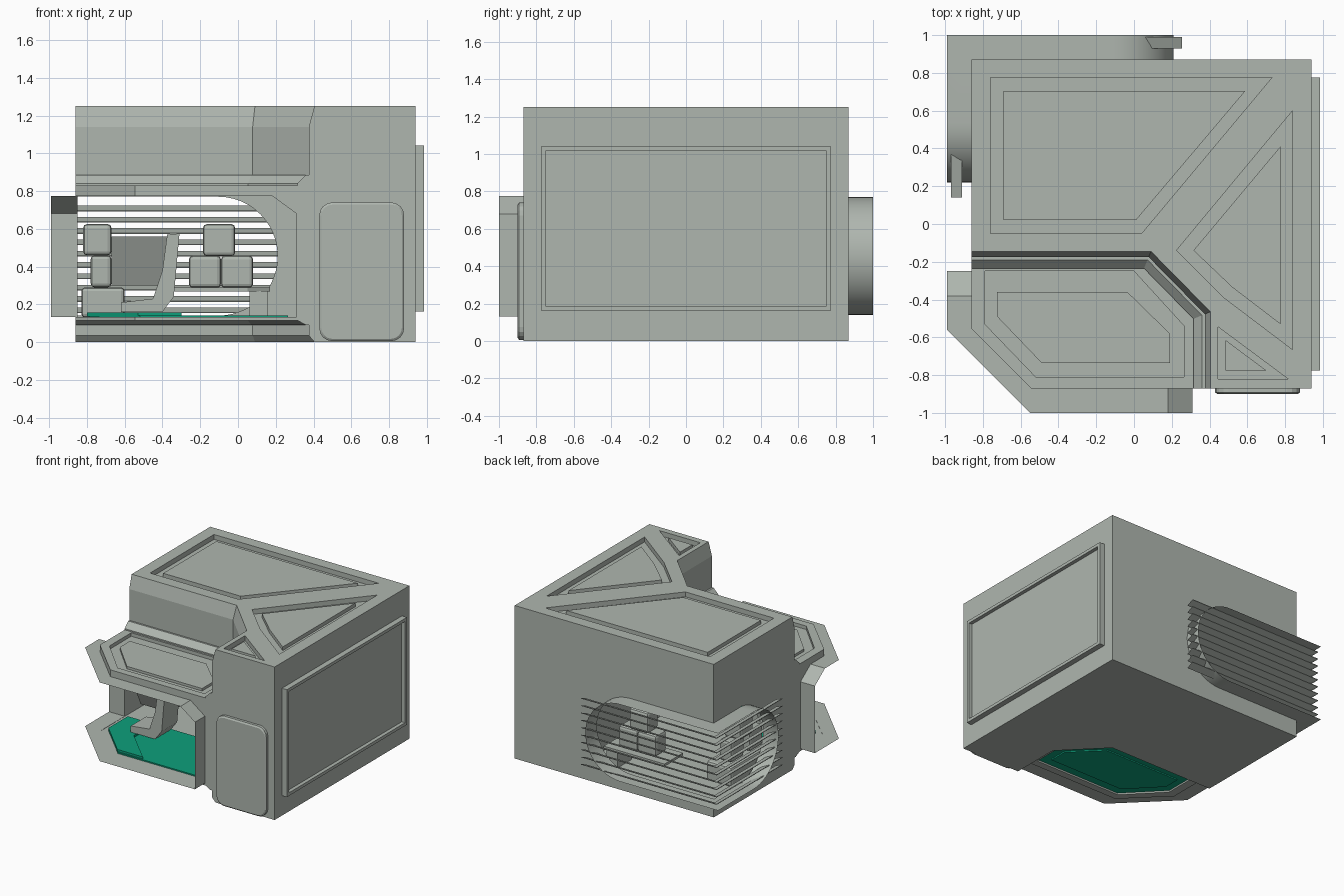
import bpy, bmesh, math

if "Cube" in bpy.data.objects:
    bpy.data.objects.remove(bpy.data.objects["Cube"])


def material(name, rgb):
    m = bpy.data.materials.new(name)
    m.diffuse_color = (*rgb, 1)
    m.use_nodes = True
    m.node_tree.nodes["Principled BSDF"].inputs["Base Color"].default_value = m.diffuse_color
    return m


GREY = material("sage grey", (0.43, 0.47, 0.43))
GREEN = material("floor green", (0.004, 0.35, 0.20))


def loft(name, rings, mat=GREY, caps=True, close=True):
    """Skin a list of equally long point rings."""
    bm = bmesh.new()
    vs = [[bm.verts.new(p) for p in r] for r in rings]
    n = len(rings[0])
    for a, b in zip(vs, vs[1:]):
        for i in range(n if close else n - 1):
            j = (i + 1) % n
            bm.faces.new((a[i], a[j], b[j], b[i]))
    if caps:
        bm.faces.new(vs[0])
        bm.faces.new(vs[-1])
    bmesh.ops.recalc_face_normals(bm, faces=bm.faces)
    me = bpy.data.meshes.new(name)
    bm.to_mesh(me)
    bm.free()
    me.materials.append(mat)
    ob = bpy.data.objects.new(name, me)
    bpy.context.collection.objects.link(ob)
    return ob


def flat(poly, z):
    return [(x, y, z) for x, y in poly]


def prism(name, poly, z0, z1, mat=GREY):
    return loft(name, [flat(poly, z0), flat(poly, z1)], mat)


def box(name, x0, x1, y0, y1, z0, z1, bevel=0.0, mat=GREY):
    ob = prism(name, [(x0, y0), (x1, y0), (x1, y1), (x0, y1)], z0, z1, mat)
    if bevel:
        m = ob.modifiers.new("bevel", 'BEVEL')
        m.width, m.segments = bevel, 2
    return ob


def carve(ob, cutters):
    """Subtract every cutter, bake the result and drop the cutters."""
    for c in cutters:
        c.hide_render = True
        m = ob.modifiers.new("cut", 'BOOLEAN')
        m.operation, m.solver, m.object = 'DIFFERENCE', 'EXACT', c
    bpy.context.view_layer.update()
    dg = bpy.context.evaluated_depsgraph_get()
    me = bpy.data.meshes.new_from_object(ob.evaluated_get(dg))
    ob.modifiers.clear()
    ob.data = me
    for c in cutters:
        bpy.data.objects.remove(c)


def notch(d):
    """House outline with the front left notch stepped out by d."""
    k = .414 * d
    return [(-.86, .87), (-.86, -.145 - d), (.09 - k, -.145 - d), (.405 - d, -.465 - k),
            (.405 - d, -.87), (.94, -.87), (.94, .87)]


# upper storey and foundation, both with a stepped notch
upper = loft("upper_storey", [flat(notch(d), z) for z, d in
             ((.82, .09), (.84, .09), (.885, .045), (.885, .03), (1.14, .03), (1.25, 0))])
loft("foundation", [flat(notch(d), z) for z, d in
     ((0, 0), (.035, .03), (.09, .03), (.09, .045), (.115, .09), (.12, .09))])

# roof panels: straight-sided sunken fields with a raised plate in each
roof = [
    ([(-.76, .775), (.73, .775), (.04, -.05), (-.76, -.05)],
     [(-.69, .705), (.59, .705), (.01, .02), (-.69, .02)]),
    ([(.84, .6), (.225, -.14), (.47, -.385), (.84, -.665)],
     [(.775, .41), (.315, -.14), (.52, -.335), (.775, -.53)]),
    ([(.445, -.545), (.815, -.82), (.445, -.82)],
     [(.485, -.615), (.7, -.775), (.485, -.775)]),
]
carve(upper, [prism("roof_cutter", o, 1.21, 1.3) for o, _ in roof])
for _, inner in roof:
    prism("roof_plate", inner, 1.205, 1.24)

# middle storey: hollow, chamfered corner, two wrap-around windows
FLOOR = .132
middle = prism("middle_storey", [(-.86, .87), (-.86, -.555), (-.545, -.87), (.94, -.87), (.94, .87)],
               .115, .83)
terrace_out = [(-.79, -.25), (-.79, -.53), (-.52, -.81), (.265, -.81), (.265, -.54), (0, -.25)]
terrace_in = [(-.725, -.36), (-.725, -.49), (-.49, -.735), (.19, -.735), (.19, -.58), (-.035, -.36)]


def arc(end, side, r=.315, zc=.455, n=24):
    """Half-round window end as (coordinate, z), from bottom to top."""
    c = end - side * r
    return [(c + side * r * math.cos(t), zc + r * math.sin(t))
            for t in (math.pi * (i / n - .5) for i in range(n + 1))]


front_end = [(.31, FLOOR), (.31, .68), (.18, .775)]
left_end = [(-.25, FLOOR), (-.25, .68), (-.38, .775)]
back_end = arc(.21, 1)
side_end = arc(.22, -1)


def cut_y(end, far, y0, y1):
    p = end + [(far, end[-1][1]), (far, end[0][1])]
    return loft("window_cutter", [[(x, y, z) for x, z in p] for y in (y0, y1)])


def cut_x(end, far, x0, x1):
    p = end + [(far, end[-1][1]), (far, end[0][1])]
    return loft("window_cutter", [[(x, y, z) for y, z in p] for x in (x0, x1)])


carve(middle, [
    prism("cavity_cutter", [(-.85, .85), (-.85, -.55), (-.54, -.85), (.32, -.85), (.32, .85)], .13, .785),
    cut_y(front_end, -1.2, -1.2, -.5),
    cut_x(left_end, -1.21, -1.21, -.52),
    cut_y(back_end, -1.2, .5, 1.2),
    cut_x(side_end, 1.21, -1.21, -.53),
    prism("terrace_cutter", terrace_out, .802, .9),
    prism("floor_cutter", terrace_out, .10, .16)])
prism("terrace_plate", terrace_in, .80, .822)

# green floor: sunken field and plate underneath, raised pad on top
prism("green_floor", terrace_out, .128, .14, GREEN)
prism("green_under_plate", terrace_in, .118, .13, GREEN)
pad = [(-.8, -.28), (-.8, -.53), (-.53, -.8), (-.3, -.8), (-.57, -.53), (-.57, -.28)]
prism("green_pad", pad, .135, .157, GREEN)


def hood(name, pairs):
    """Thin ribbon standing out round a window, as (inner, outer) point pairs."""
    pairs.append(pairs[0])
    return loft(name, [[p[0] for p in pairs], [p[1] for p in pairs]], caps=False, close=False)


def fx(x, z, s):
    return ((x, s * .87, z), (x, s * 1.0, z))


def fy(y, z):
    return ((-.86, y, z), (-.99, y, z))


def corner(z):
    return [((-.545, -.87, z), (-.55, -1, z)), ((-.86, -.555, z), (-.99, -.56, z))]


# faceted front hood
hood("front_hood", [fx(x, z, -1) for x, z in front_end] + corner(.775)
     + [fy(y, z) for y, z in reversed(left_end)] + corner(FLOOR)[::-1])

# round-ended back hood
back = hood("back_hood", [fx(x, z, 1) for x, z in back_end] + [((-.86, .87, .77), (-.99, 1, .77))]
            + [fy(y, z) for y, z in reversed(side_end)] + [((-.86, .87, .14), (-.99, 1, .14))])
bpy.context.view_layer.objects.active = back
back.select_set(True)
bpy.ops.object.shade_smooth_by_angle(angle=math.radians(30))
back.select_set(False)

# tilted louvres wrapping the back left corner
for i in range(10):
    z = .18 + .06 * i
    o = [(.255, .99), (-.97, .99), (-.97, .14)]
    n = [(.255, .93), (-.91, .93), (-.91, .14)]
    loft("louvre", [flat(o, z + .003), flat(n, z - .022), flat(n, z - .027),
                    flat(o, z - .002), flat(o, z + .003)], caps=False, close=False)


# framed panel on the right side
def side_ring(x, e):
    return [(x, -.775 + e, .163 + e), (x, .775 - e, .163 + e),
            (x, .775 - e, 1.04 - e), (x, -.775 + e, 1.04 - e)]


loft("side_panel", [side_ring(.935, 0), side_ring(.985, 0), side_ring(.985, .025), side_ring(.955, .025)])


# rounded door on the front right pillar
def door_ring(y, e, r=.07):
    pts = []
    for cx, cz, a in ((.81, .67, 0), (.50, .67, 90), (.50, .075, 180), (.81, .075, 270)):
        for k in range(5):
            t = math.radians(a + k * 22.5)
            pts.append((cx + (r - e) * math.cos(t), y, cz + (r - e) * math.sin(t)))
    return pts


loft("door", [door_ring(-.86, 0), door_ring(-.892, 0), door_ring(-.9, .012)])

# side seat with loose cushions
box("left_bench", -.83, -.6, .1, .6, .13, .29, .02)
for y in (.12, .36):
    box("left_cushion", -.78, -.67, y, y + .17, .29, .46, .02)
box("top_cushion", -.82, -.67, .3, .47, .46, .625, .02)

# thin back bench on one leg, with three cushions
prism("back_bench", [(-.38, .58), (.05, .58), (.17, .66), (.17, .82), (-.38, .82)], .268, .288)
box("bench_leg", .06, .16, .62, .8, .13, .27)
for x, z in ((-.26, .288), (-.09, .288), (-.185, .455)):
    box("back_cushion", x, x + .17, .62, .76, z, z + .17, .02)

# reclining chair with a leaning screen beside it
chair = [(-.31, .575), (-.375, .57), (-.40, .38), (-.45, .23), (-.62, .21),
         (-.62, .16), (-.40, .16), (-.34, .24)]
loft("lounge_chair", [[(x, y, z) for x, z in chair] for y in (-.5, -.3)])
loft("screen", [[(x, y + d, z) for y, z in ((-.42, .56), (-.30, .30))] +
                [(x, y + d + .02, z) for y, z in ((-.30, .30), (-.42, .56))]
                for x, d in ((-.67, 0), (-.36, 0))])
